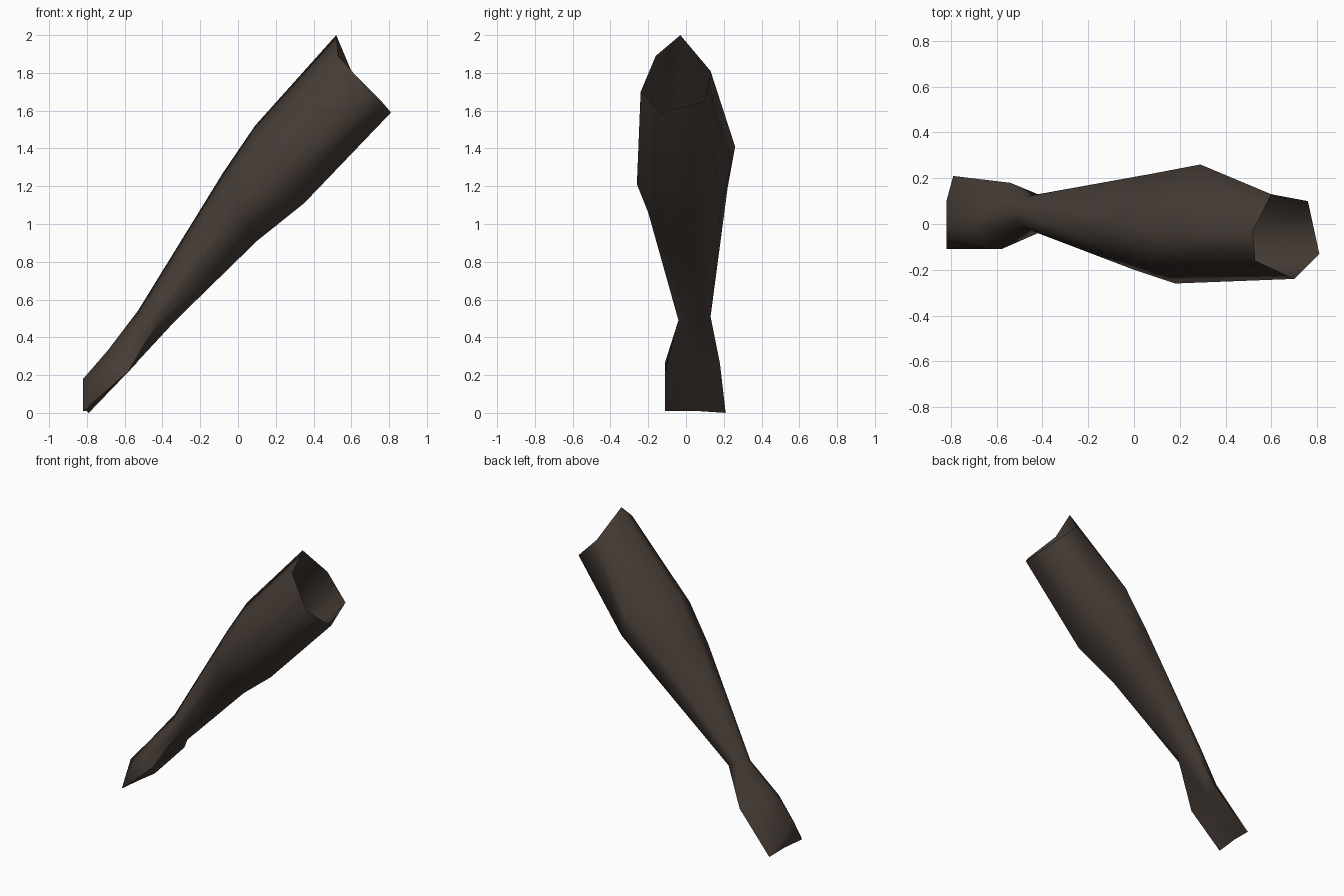
import bpy
import bmesh
import math

# Remove the default cube
default_cube = bpy.data.objects.get("Cube")
if default_cube:
    bpy.data.objects.remove(default_cube, do_unlink=True)


def make_material(name, colour):
    material = bpy.data.materials.new(name)
    material.use_nodes = True
    material.diffuse_color = colour
    shader = material.node_tree.nodes["Principled BSDF"]
    shader.inputs["Base Color"].default_value = colour
    shader.inputs["Roughness"].default_value = 0.9
    return material


def loft(name, sections, material):
    """Skin six-sided sections into an open tube, closing only the last one."""
    bm = bmesh.new()
    rings = [[bm.verts.new(point) for point in section] for section in sections]
    for upper, lower in zip(rings, rings[1:]):
        count = len(upper)
        for i in range(count):
            j = (i + 1) % count
            bm.faces.new((upper[i], upper[j], lower[j], lower[i]))
    bm.faces.new(rings[-1])
    bmesh.ops.recalc_face_normals(bm, faces=bm.faces)
    mesh = bpy.data.meshes.new(name)
    bm.to_mesh(mesh)
    bm.free()
    mesh.materials.append(material)
    obj = bpy.data.objects.new(name, mesh)
    bpy.context.collection.objects.link(obj)
    return obj


# Each section runs: top, back top, back bottom, bottom, front bottom, front top
open_end = [(0.52, -0.03, 2.0), (0.6, 0.13, 1.81), (0.76, 0.1, 1.65),
            (0.81, -0.13, 1.59), (0.7, -0.24, 1.7), (0.53, -0.16, 1.89)]
elbow = [(0.09, -0.03, 1.52), (0.29, 0.26, 1.41), (0.38, 0.17, 1.22),
         (0.35, -0.14, 1.11), (0.18, -0.26, 1.21), (0.09, -0.17, 1.4)]
forearm = [(-0.08, 0, 1.27), (0.08, 0.22, 1.19), (0.12, 0.17, 1.0),
           (0.1, -0.08, 0.91), (0, -0.2, 1.06), (-0.08, -0.13, 1.17)]
wrist = [(-0.53, 0.06, 0.54), (-0.47, 0.12, 0.54), (-0.42, 0.13, 0.51),
         (-0.33, 0.04, 0.49), (-0.42, -0.04, 0.49), (-0.49, -0.01, 0.51)]
palm = [(-0.69, 0, 0.33), (-0.6, 0.12, 0.32), (-0.54, 0.18, 0.26),
        (-0.6, 0.04, 0.26), (-0.58, -0.11, 0.22), (-0.64, -0.11, 0.27)]
fingertips = [(-0.82, -0.01, 0.18), (-0.82, 0.1, 0.1), (-0.79, 0.21, 0),
              (-0.8, 0.06, 0.01), (-0.82, -0.11, 0.01), (-0.82, -0.07, 0.08)]

dark_brown = make_material("dark_brown", (0.062, 0.046, 0.037, 1))
arm = loft("arm", [open_end, elbow, forearm, wrist, palm, fingertips], dark_brown)

# Smooth shading with only the sharpest folds kept
bpy.ops.object.select_all(action="DESELECT")
arm.select_set(True)
bpy.context.view_layer.objects.active = arm
bpy.ops.object.shade_smooth_by_angle(angle=math.radians(80))
